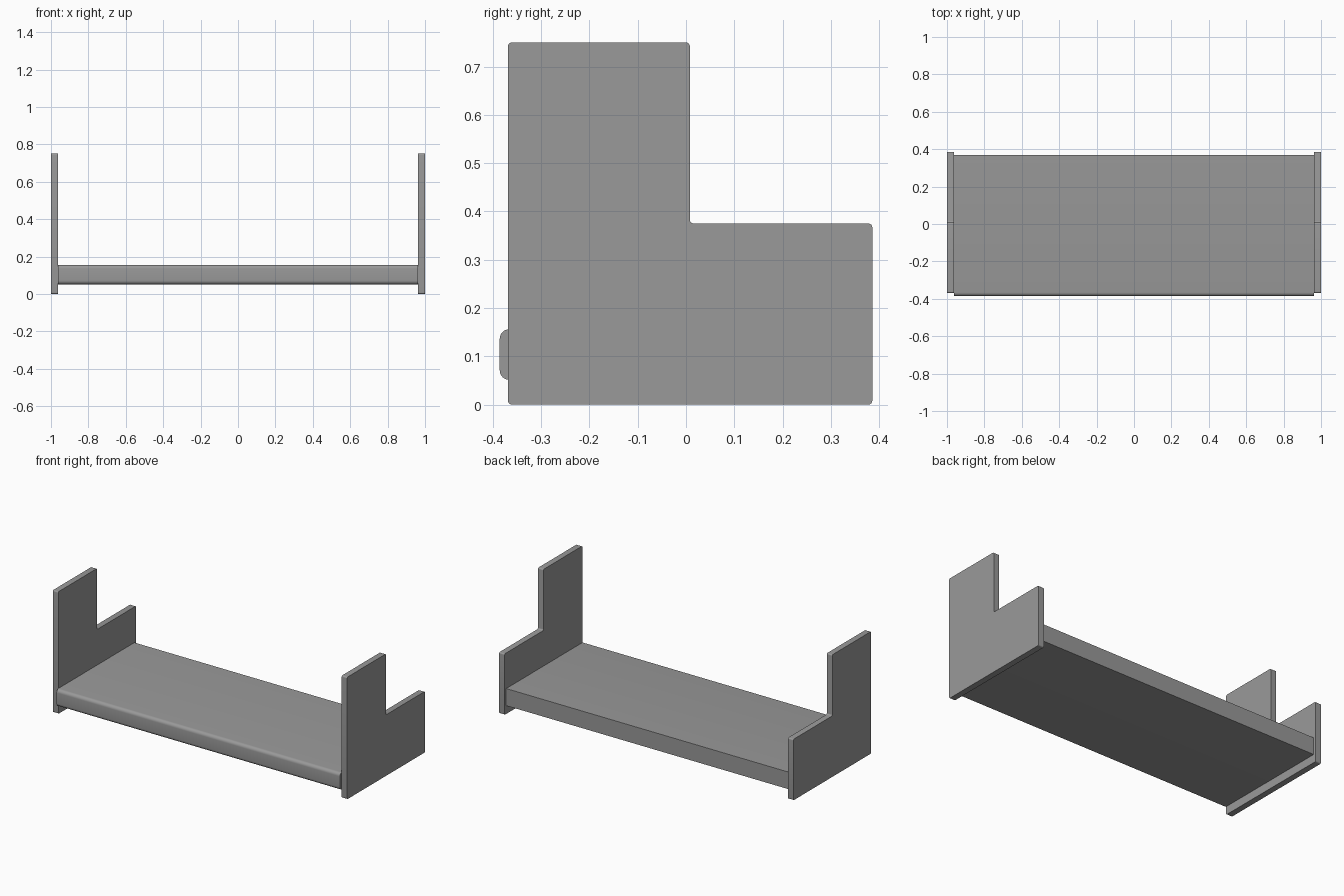
import bpy
import bmesh
import math
from mathutils import Vector

if "Cube" in bpy.data.objects:
    bpy.data.objects.remove(bpy.data.objects["Cube"], do_unlink=True)

# Single plain grey finish
grey = bpy.data.materials.new("matte_grey")
grey.use_nodes = True
colour = (0.32, 0.32, 0.32, 1)
grey.diffuse_color = colour
grey.node_tree.nodes["Principled BSDF"].inputs["Base Color"].default_value = colour


def rounded_outline(corners, steps=6):
    """Fillet right-angled (y, z, radius) corners, convex or concave."""
    points = []
    for i, (y, z, r) in enumerate(corners):
        p = Vector((y, z))
        if r == 0:
            points.append(p)
            continue
        before = (Vector(corners[i - 1][:2]) - p).normalized()
        after = (Vector(corners[(i + 1) % len(corners)][:2]) - p).normalized()
        centre = p + r * (before + after)
        for s in range(steps + 1):
            a = math.pi / 2 * s / steps
            points.append(centre - r * (after * math.cos(a) + before * math.sin(a)))
    return points


def extrude_profile(name, corners, x0, x1):
    """Sweep a side profile along x into a closed solid."""
    bm = bmesh.new()
    face = bm.faces.new([bm.verts.new((x0, p.x, p.y)) for p in rounded_outline(corners)])
    result = bmesh.ops.extrude_face_region(bm, geom=[face])
    moved = [v for v in result["geom"] if isinstance(v, bmesh.types.BMVert)]
    bmesh.ops.translate(bm, verts=moved, vec=(x1 - x0, 0, 0))
    bmesh.ops.recalc_face_normals(bm, faces=bm.faces[:])
    mesh = bpy.data.meshes.new(name)
    bm.to_mesh(mesh)
    bm.free()
    mesh.materials.append(grey)
    obj = bpy.data.objects.new(name, mesh)
    bpy.context.collection.objects.link(obj)
    bpy.ops.object.select_all(action="DESELECT")
    obj.select_set(True)
    bpy.context.view_layer.objects.active = obj
    bpy.ops.object.shade_smooth_by_angle(angle=math.radians(35))
    return obj


half_length, inner = 1.0, 0.963
front, back, step = -0.369, 0.386, 0.008
top, low_top = 0.75, 0.375
r = 0.008

# L-shaped end panels with slightly eased corners
panel = [(front, 0, r), (back, 0, r), (back, low_top, r),
         (step, low_top, r), (step, top, r), (front, top, r)]
extrude_profile("left_end_panel", panel, inner, half_length)
extrude_profile("right_end_panel", panel, -half_length, -inner)

# Thick shelf board with a rounded front edge
board = [(-0.386, 0.051, 0.02), (0.37, 0.051, 0),
         (0.37, 0.156, 0), (-0.386, 0.156, 0.02)]
extrude_profile("shelf_board", board, -inner, inner)
